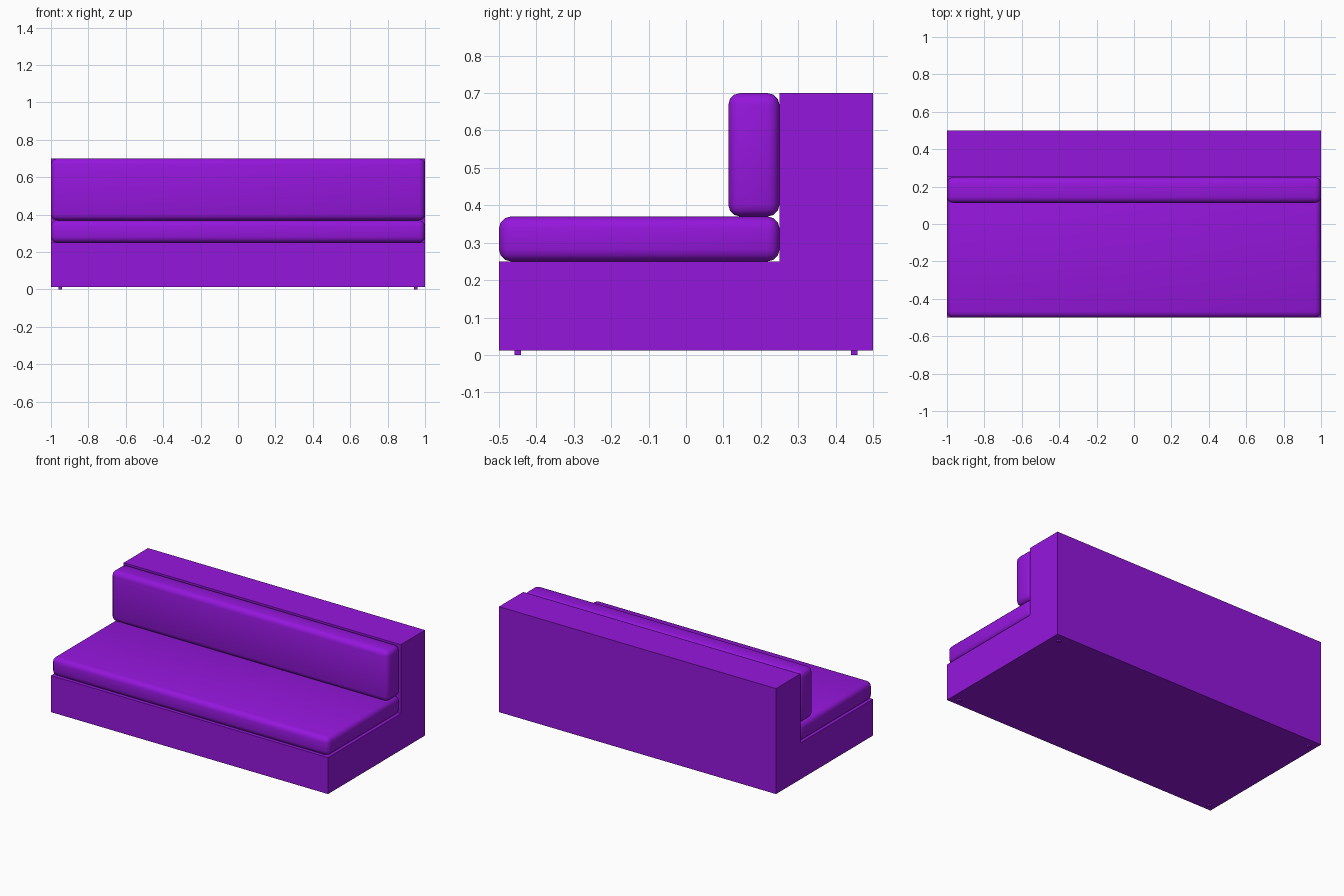
import bpy, bmesh

if "Cube" in bpy.data.objects:
    bpy.data.objects.remove(bpy.data.objects["Cube"])

purple = bpy.data.materials.new("purple_fabric")
purple.diffuse_color = (0.30, 0.008, 0.72, 1)
purple.use_nodes = True
purple.node_tree.nodes["Principled BSDF"].inputs["Base Color"].default_value = purple.diffuse_color


def finish(name, bm, smooth=False):
    bmesh.ops.recalc_face_normals(bm, faces=bm.faces)
    for f in bm.faces:
        f.smooth = smooth
    me = bpy.data.meshes.new(name)
    bm.to_mesh(me)
    bm.free()
    me.materials.append(purple)
    ob = bpy.data.objects.new(name, me)
    bpy.context.collection.objects.link(ob)
    return ob


def box(name, lo, hi, bevel=0.0):
    bm = bmesh.new()
    bmesh.ops.create_cube(bm, size=1)
    for v in bm.verts:
        v.co = [(a + b) / 2 + c * (b - a) for a, b, c in zip(lo, hi, v.co)]
    ob = finish(name, bm, smooth=bevel > 0)
    if bevel:
        mod = ob.modifiers.new("soft_edges", 'BEVEL')
        mod.width = bevel
        mod.segments = 3
    return ob


# L-shaped frame: base and backrest in one extruded profile
profile = [(-0.5, 0.012), (0.5, 0.012), (0.5, 0.70),
           (0.25, 0.70), (0.25, 0.25), (-0.5, 0.25)]
bm = bmesh.new()
face = bm.faces.new([bm.verts.new((-1, y, z)) for y, z in profile])
ext = bmesh.ops.extrude_face_region(bm, geom=[face], use_keep_orig=True)
for v in ext["geom"]:
    if isinstance(v, bmesh.types.BMVert):
        v.co.x = 1
finish("sofa_frame", bm)

# Soft cushions
box("seat_cushion", (-1, -0.5, 0.25), (1, 0.25, 0.37), 0.032)
box("back_cushion", (-1, 0.113, 0.37), (1, 0.25, 0.70), 0.032)

# Tiny feet under the corners
for sx, side in ((-1, "left"), (1, "right")):
    for sy, end in ((-1, "front"), (1, "back")):
        x, y, r = 0.95 * sx, 0.45 * sy, 0.009
        box(f"{end}_{side}_foot", (x - r, y - r, 0), (x + r, y + r, 0.012))
